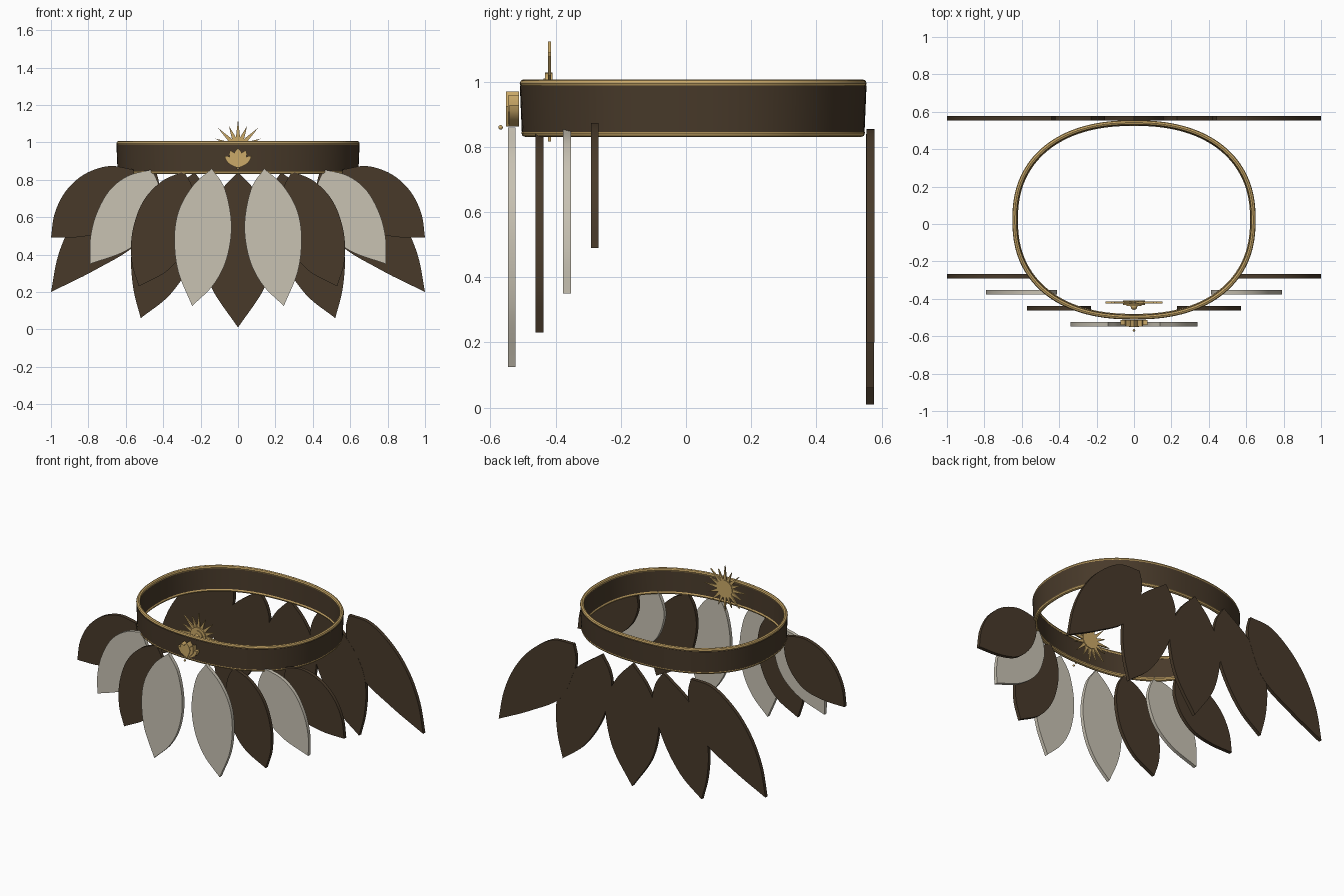
import bpy, bmesh, math
from mathutils import Vector

if "Cube" in bpy.data.objects:
    bpy.data.objects.remove(bpy.data.objects["Cube"])


def material(name, rgb):
    m = bpy.data.materials.new(name)
    m.diffuse_color = (*rgb, 1)
    m.use_nodes = True
    m.node_tree.nodes["Principled BSDF"].inputs["Base Color"].default_value = m.diffuse_color
    return m


DARK = material("dark_leather", (0.065, 0.042, 0.023))
PALE = material("pale_cloth", (0.58, 0.54, 0.45))
GOLD = material("gold", (0.60, 0.40, 0.14))


def finish(name, bm, mat, angle=30):
    bmesh.ops.recalc_face_normals(bm, faces=bm.faces)
    me = bpy.data.meshes.new(name)
    bm.to_mesh(me)
    bm.free()
    ob = bpy.data.objects.new(name, me)
    bpy.context.collection.objects.link(ob)
    me.materials.append(mat)
    bpy.ops.object.select_all(action='DESELECT')
    ob.select_set(True)
    bpy.context.view_layer.objects.active = ob
    bpy.ops.object.shade_smooth_by_angle(angle=math.radians(angle))
    return ob


def smooth_path(pts, steps=7):
    """Catmull-Rom curve through 2D points."""
    p = [Vector(q) for q in pts]
    p = [2 * p[0] - p[1]] + p + [2 * p[-1] - p[-2]]
    out = []
    for i in range(1, len(p) - 2):
        a, b, c, d = p[i - 1:i + 3]
        for k in range(steps):
            t = k / steps
            out.append(0.5 * (2 * b + (c - a) * t + (2 * a - 5 * b + 4 * c - d) * t * t
                              + (3 * b - a - 3 * c + d) * t ** 3))
    return out + [p[-2]]


def add_plate(bm, outline, y0, y1):
    """Flat plate in the XZ plane between two depths."""
    front = [bm.verts.new((x, y0, z)) for x, z in outline]
    back = [bm.verts.new((x, y1, z)) for x, z in outline]
    bm.faces.new(front)
    bm.faces.new(back[::-1])
    n = len(front)
    for i in range(n):
        j = (i + 1) % n
        bm.faces.new((front[i], back[i], back[j], front[j]))


def petal(name, y, inner, outer, mat, sides=(1, -1)):
    """Leaf from top to tip; both edges share their first and last point."""
    a, b = smooth_path(inner), smooth_path(outer)
    loop = a + b[-2:0:-1]
    for s in sides:
        bm = bmesh.new()
        add_plate(bm, [(s * v.x, v.y) for v in loop], y - 0.012, y + 0.012)
        finish(name + ("_right" if s > 0 else "_left"), bm, mat)


def hoop(name, profile, mat, n=128):
    """Sweep a closed (offset, z) profile round the rounded-oval waist."""
    bm = bmesh.new()
    rings = []
    for i in range(n):
        t = 2 * math.pi * i / n
        c, s = math.cos(t), math.sin(t)
        px = math.copysign(abs(c) ** (2 / 2.3), c)
        py = math.copysign(abs(s) ** (2 / 2.3), s)
        rings.append([bm.verts.new(((0.65 + o) * px, 0.022 + (0.532 + o) * py, z))
                      for o, z in profile])
    m = len(profile)
    for i in range(n):
        r, q = rings[i], rings[(i + 1) % n]
        for k in range(m):
            bm.faces.new((r[k], q[k], q[(k + 1) % m], r[(k + 1) % m]))
    finish(name, bm, mat, 40)


# Belt band with gold trims
hoop("belt_band", [(0, 0.988), (-0.006, 0.846), (-0.026, 0.846), (-0.02, 0.988)], DARK)
for name, z, off in (("belt_top_trim", 0.995, -0.012), ("belt_bottom_trim", 0.843, -0.017)):
    hoop(name, [(off + 0.0125 * math.cos(a), z + 0.0125 * math.sin(a))
                for a in [k * math.pi / 4 for k in range(8)]], GOLD)

# Front skirt petals, layered from the middle outward
petal("front_pale_petal", -0.535,
      [(.14, .86), (.07, .75), (.035, .56), (.06, .38), (.13, .24), (.245, .125)],
      [(.14, .86), (.24, .77), (.315, .64), (.34, .49), (.32, .31), (.245, .125)], PALE)
petal("front_dark_petal", -0.45,
      [(.29, .845), (.245, .76), (.23, .63), (.27, .46), (.37, .32), (.53, .23)],
      [(.29, .845), (.41, .79), (.51, .68), (.565, .52), (.568, .36), (.53, .23)], DARK)
petal("side_pale_petal", -0.365,
      [(.46, .855), (.42, .76), (.415, .67), (.47, .53), (.6, .42), (.79, .35)],
      [(.46, .855), (.59, .82), (.69, .74), (.76, .61), (.79, .48), (.79, .35)], PALE)
petal("side_dark_petal", -0.28,
      [(.56, .855), (.55, .74), (.6, .62), (.7, .53), (.84, .495), (1, .49)],
      [(.56, .855), (.69, .873), (.82, .83), (.92, .74), (.98, .62), (1, .49)], DARK)

# Back skirt petals
petal("back_centre_petal", 0.565,
      [(0, .84), (-.11, .72), (-.19, .56), (-.195, .42), (-.14, .22), (0, .01)],
      [(0, .84), (.11, .72), (.19, .56), (.195, .42), (.14, .22), (0, .01)], DARK, (1,))
petal("back_middle_petal", 0.565,
      [(.23, .84), (.17, .74), (.158, .62), (.23, .39), (.36, .19), (.52, .06)],
      [(.23, .84), (.42, .7), (.53, .55), (.57, .4), (.56, .22), (.52, .06)], DARK)
petal("back_outer_petal", 0.566,
      [(.44, .855), (.42, .76), (.44, .66), (.54, .46), (.76, .32), (1, .2)],
      [(.44, .855), (.6, .84), (.76, .73), (.88, .58), (.96, .4), (1, .2)], DARK)


# Lotus emblem on the front of the belt
def lotus_leaf(bm, angle, length, width, y0, y1):
    ca, sa = math.cos(angle), math.sin(angle)
    half = [(0, 0), (.6, .28), (1, .58), (.6, .84), (0, 1)]
    pts = half + [(-a, b) for a, b in half[-2:0:-1]]
    out = [(a * width * ca + b * length * sa, .862 + b * length * ca - a * width * sa)
           for a, b in pts]
    add_plate(bm, out, y0, y1)


bm = bmesh.new()
lotus_leaf(bm, 0, .108, .026, -.552, -.512)
for s in (1, -1):
    lotus_leaf(bm, s * .42, .105, .021, -.547, -.512)
    lotus_leaf(bm, s * .82, .098, .017, -.541, -.512)
finish("lotus_emblem", bm, GOLD)
bpy.ops.mesh.primitive_uv_sphere_add(segments=16, ring_count=8, radius=.007,
                                     location=(0, -.569, .86))
bead = bpy.context.object
bead.name = "lotus_bead"
bead.data.materials.append(GOLD)
bpy.ops.object.shade_smooth()

# Sun ornament standing inside the front of the belt
SUN_Z = 0.97
bm = bmesh.new()
for k in range(16):
    a = k * math.pi / 8
    r = .153 if k % 2 == 0 else .13
    d, n = Vector((math.cos(a), math.sin(a))), Vector((-math.sin(a), math.cos(a)))
    c = Vector((0, SUN_Z))
    add_plate(bm, [c + d * .05 + n * .012, c + d * r, c + d * .05 - n * .012], -.424, -.414)
finish("sun_rays", bm, GOLD)
for name, r, y, depth in (("sun_disc", .058, -.421, .022), ("sun_rim", .04, -.432, .012)):
    bpy.ops.mesh.primitive_cylinder_add(vertices=32, radius=r, depth=depth,
                                        location=(0, y, SUN_Z), rotation=(math.pi / 2, 0, 0))
    ob = bpy.context.object
    ob.name = name
    ob.data.materials.append(GOLD)
    bpy.ops.object.shade_smooth_by_angle()
bpy.ops.mesh.primitive_uv_sphere_add(segments=20, ring_count=10, radius=.018,
                                     location=(0, -.441, SUN_Z))
gem = bpy.context.object
gem.name = "sun_boss"
gem.data.materials.append(GOLD)
bpy.ops.object.shade_smooth()
